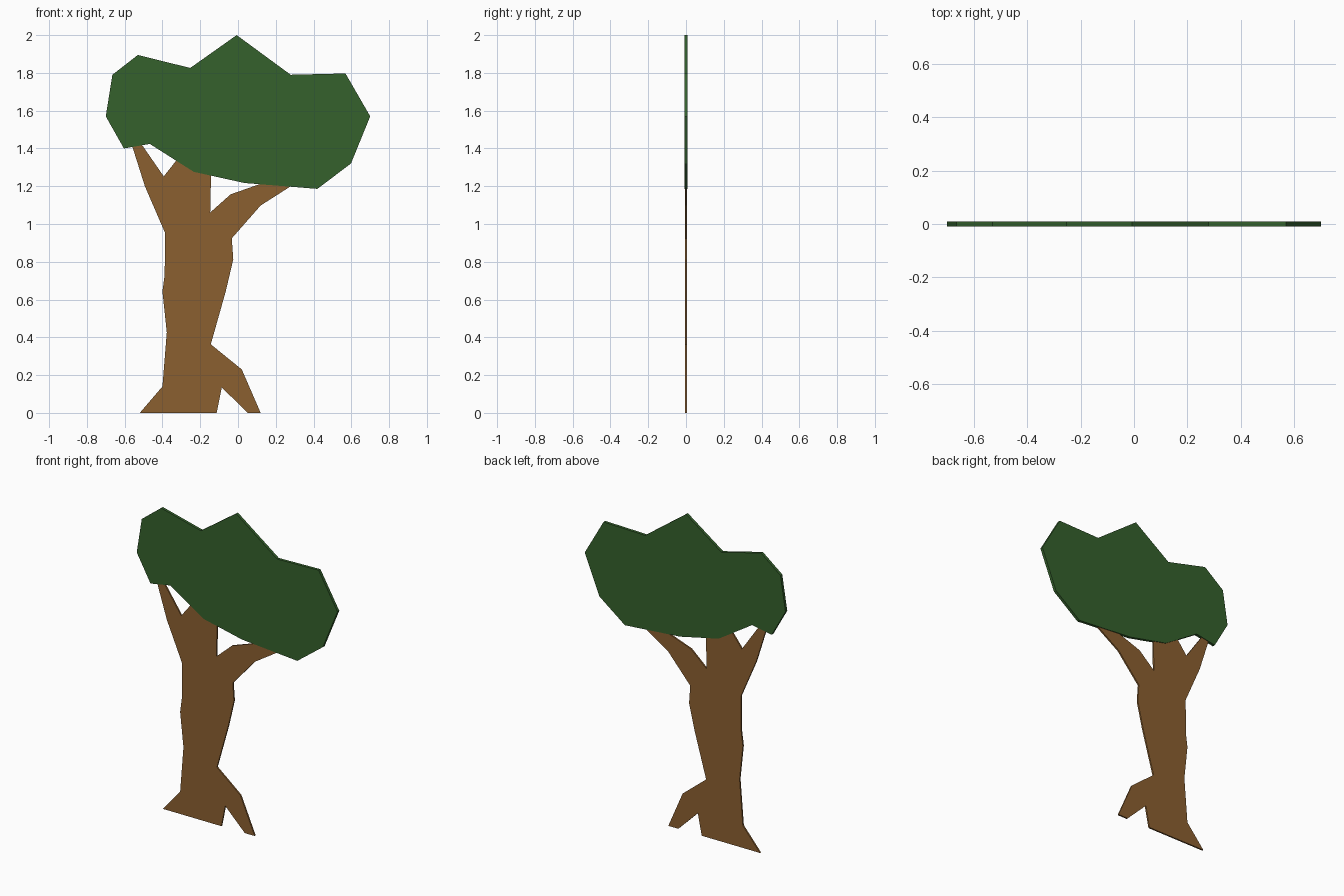
import bpy, bmesh


def cutout(name, outline, thickness, color):
    """Flat board with an x-z outline, centred on y = 0."""
    bm = bmesh.new()
    face = bm.faces.new([bm.verts.new((x, -thickness / 2, z)) for x, z in outline])
    ext = bmesh.ops.extrude_face_region(bm, geom=[face], use_keep_orig=True)
    back = [v for v in ext["geom"] if isinstance(v, bmesh.types.BMVert)]
    bmesh.ops.translate(bm, verts=back, vec=(0, thickness, 0))
    bmesh.ops.recalc_face_normals(bm, faces=bm.faces)
    mesh = bpy.data.meshes.new(name)
    bm.to_mesh(mesh)
    bm.free()
    mat = bpy.data.materials.new(name + "_color")
    mat.diffuse_color = color
    mesh.materials.append(mat)
    bpy.context.collection.objects.link(bpy.data.objects.new(name, mesh))


# Leafy crown
cutout("canopy", [
    (-0.70, 1.57), (-0.665, 1.79), (-0.53, 1.895), (-0.253, 1.826), (-0.007, 2.0),
    (0.279, 1.79), (0.569, 1.797), (0.70, 1.57), (0.598, 1.32), (0.42, 1.186),
    (0.035, 1.217), (-0.234, 1.276), (-0.467, 1.424), (-0.604, 1.40),
], 0.018, (0.035, 0.12, 0.025, 1))

# Trunk with roots and three branches ending inside the crown
cutout("trunk", [
    # left side and left branch
    (-0.52, 0), (-0.40, 0.14), (-0.377, 0.426), (-0.40, 0.643), (-0.388, 0.733),
    (-0.387, 0.955), (-0.493, 1.20), (-0.572, 1.45), (-0.53, 1.45), (-0.393, 1.252),
    # middle branch
    (-0.30, 1.37), (-0.142, 1.30), (-0.147, 1.061),
    # right branch
    (-0.039, 1.157), (0.14, 1.22), (0.30, 1.213), (0.12, 1.098),
    # right side and roots
    (-0.033, 0.924), (-0.025, 0.813), (-0.065, 0.643), (-0.144, 0.363),
    (0.02, 0.23), (0.12, 0), (0.051, 0), (-0.086, 0.135), (-0.113, 0),
], 0.01, (0.26, 0.117, 0.03, 1))
